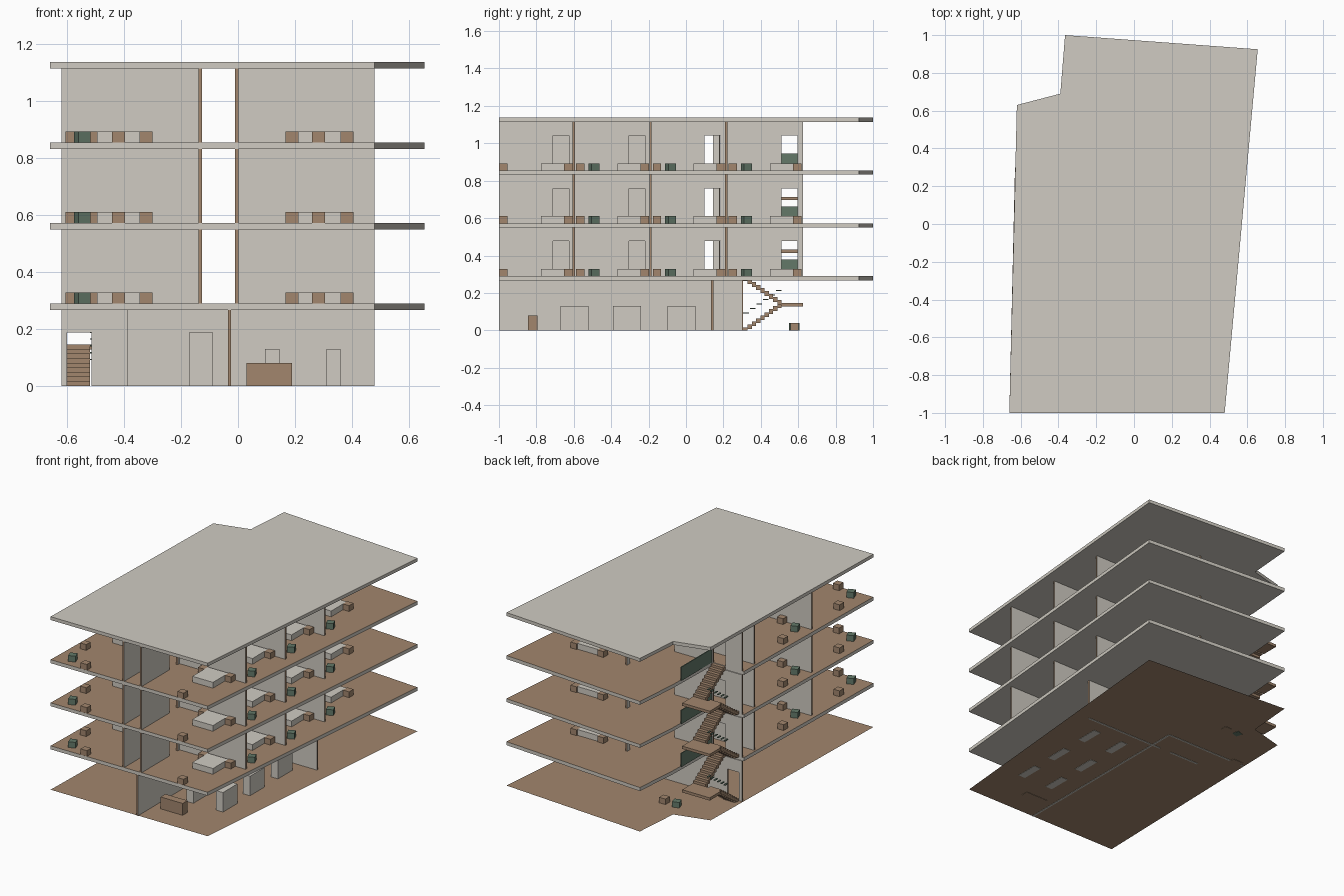
import bpy, bmesh
from mathutils import Matrix

cube = bpy.data.objects.get("Cube")
if cube:
    bpy.data.objects.remove(cube, do_unlink=True)


def material(name, rgb):
    m = bpy.data.materials.new(name)
    m.use_nodes = True
    m.diffuse_color = (*rgb, 1)
    m.node_tree.nodes["Principled BSDF"].inputs["Base Color"].default_value = (*rgb, 1)
    return m


PLASTER = material("pale plaster", (0.63, 0.60, 0.54))
WOOD = material("brown wood", (0.36, 0.24, 0.155))
GREEN = material("muted green", (0.125, 0.19, 0.14))


def finish(name, bm, *mats):
    bmesh.ops.recalc_face_normals(bm, faces=bm.faces)
    mesh = bpy.data.meshes.new(name)
    bm.to_mesh(mesh)
    bm.free()
    for m in mats:
        mesh.materials.append(m)
    ob = bpy.data.objects.new(name, mesh)
    bpy.context.collection.objects.link(ob)
    return ob


def add_box(bm, x, y, z, turn=0):
    """Box between the (low, high) pairs, turned about its own centre."""
    lo, hi = zip(x, y, z)
    mid = [(a + b) / 2 for a, b in zip(lo, hi)]
    size = [b - a for a, b in zip(lo, hi)]
    mat = Matrix.Translation(mid) @ Matrix.Rotation(turn, 4, 'Z') @ Matrix.Diagonal((*size, 1))
    return bmesh.ops.create_cube(bm, size=1, matrix=mat)["verts"]


def box(name, x, y, z, mat, turn=0):
    bm = bmesh.new()
    add_box(bm, x, y, z, turn)
    return finish(name, bm, mat)


def cube_seat(name, x, y, z, mat, turn=0, r=0.0225):
    box(name, (x - r, x + r), (y - r, y + r), (z, z + 0.038), mat, turn)


def slab(name, outline, low, high):
    """Plaster slab with a wooden floor on top."""
    bm = bmesh.new()
    base = bm.faces.new([bm.verts.new((x, y, low)) for x, y in outline])
    if high > low:
        new = bmesh.ops.extrude_face_region(bm, geom=[base])["geom"]
        bmesh.ops.translate(bm, verts=[v for v in new if isinstance(v, bmesh.types.BMVert)],
                            vec=(0, 0, high - low))
    ob = finish(name, bm, PLASTER, WOOD)
    for p in ob.data.polygons:
        p.material_index = int(high == low or p.normal.z > 0.5)
    return ob


T = 0.006   # half wall thickness
DOOR = 0.187


def wall(name, axis, at, start, end, low, high, doors=()):
    """Wall along an axis, with door gaps and wooden ends."""
    bm = bmesh.new()

    def piece(a, b, z0, z1):
        along, across = (a, b), (at - T, at + T)
        add_box(bm, *((along, across) if axis == 0 else (across, along)), (z0, z1))

    cursor = start
    for a, b in doors:
        piece(cursor, a, low, high)
        piece(a, b, low + DOOR, high)
        cursor = b
    piece(cursor, end, low, high)
    ob = finish(name, bm, PLASTER, WOOD)
    for p in ob.data.polygons:
        p.material_index = int(abs(p.normal[axis]) > 0.5)


def bed_set(name, x, y, z):
    """Bed with its head at y and a night stand on each side."""
    box(name + "_bed", (x - 0.075, x + 0.075), (y - 0.175, y - 0.015), (z, z + 0.038), PLASTER)
    for side, word in ((-1, "right"), (1, "left")):
        cube_seat(name + "_" + word + "_night_stand", x + side * 0.097, y - 0.03, z, WOOD)


# Slabs: the middle ones leave the stairwell open
outline = [(-0.66, -1), (0.48, -1), (0.655, 0.925), (-0.365, 1), (-0.39, 0.69), (-0.62, 0.63)]
open_outline = outline[:4] + [(-0.39, 0.69), (-0.40, 0.30), (-0.63, 0.30)]
FLOORS = [0.0, 0.29, 0.572, 0.855]
CEILINGS = [0.267, 0.55, 0.832, 1.115]
slab("ground_floor", outline, 0.002, 0.002)
for i in range(1, 4):
    slab(f"floor_slab_{i}", open_outline, CEILINGS[i - 1], FLOORS[i])
roof = slab("roof_slab", outline, CEILINGS[3], 1.137)
for p in roof.data.polygons:
    p.material_index = 0

# Ground floor walls and furniture
top = CEILINGS[0]
wall("ground_long_wall", 1, -0.03, -1, 0.30, 0, top)
wall("ground_cross_wall", 0, 0.14, -0.39, 0.48, 0, top, [(-0.17, -0.09)])
wall("ground_stair_wall", 0, 0.30, -0.62, -0.03, 0, top, [(-0.60, -0.515)])
box("front_desk", (0.03, 0.19), (-0.845, -0.795), (0, 0.08), WOOD)
for x in (0.12, 0.335):
    for y in (-0.595, -0.315, -0.025):
        box("ground_cabinet", (x - 0.025, x + 0.025), (y - 0.075, y + 0.075), (0, 0.13), PLASTER)
cube_seat("ground_stool", -0.25, 0.58, 0, WOOD)
cube_seat("ground_green_stool", -0.34, 0.58, 0, GREEN, 0.3)

# Upper floors
RIGHT_WALLS = [-0.6, -0.19, 0.215]
for i in range(1, 4):
    z, top = FLOORS[i], CEILINGS[i]
    tag = f"level_{i}_"
    doors = [(y, y + 0.085) for y in (-0.71, -0.305, 0.10, 0.51)]
    wall(tag + "east_corridor_wall", 1, -0.005, -1, 0.625, z, top, doors)
    wall(tag + "west_corridor_wall", 1, -0.132, -1, 0.18, z, top, [(-0.53, -0.445), (0.06, 0.145)])
    # East rooms
    for y in RIGHT_WALLS:
        wall(tag + "east_cross_wall", 0, y, 0.001, 0.48, z, top)
        cube_seat(tag + "east_green_stool", 0.445, y + 0.108, z, GREEN, 0.4)
        cube_seat(tag + "east_table", 0.283, y + 0.035, z, WOOD)
    cube_seat(tag + "east_front_table", 0.283, -0.977, z, WOOD)
    for y in RIGHT_WALLS + [0.625]:
        bed_set(tag + "east", 0.286, y, z)
    # West rooms
    for start, end in ((-1, -0.42), (-0.42, 0.175)):
        wall(tag + "west_cross_wall", 0, end, -0.62, -0.138, z, top)
        cube_seat(tag + "west_table", -0.42, start + 0.023, z, WOOD)
        cube_seat(tag + "west_green_stool", -0.547, start + 0.07, z, GREEN, 0.35)
        cube_seat(tag + "west_stool", -0.583, start + 0.25, z, WOOD)
        bed_set(tag + "west", -0.42, end, z)
    # Stairwell wall and railing panel
    wall(tag + "stair_wall", 0, 0.30, -0.62, -0.13, z, top, [(-0.50, -0.41)])
    box(tag + "railing_panel", (-0.402, -0.396), (0.306, 0.62), (z, z + 0.09), GREEN)

# Stairs: two flights and a landing per storey
STEPS = 9
for i in range(3):
    low, high = FLOORS[i], FLOORS[i + 1]
    half = (high - low) / 2
    rise, run = half / STEPS, 0.205 / STEPS
    bm = bmesh.new()
    for s in range(STEPS):
        y = 0.306 + s * run
        z = low + (s + 1) * rise
        add_box(bm, (-0.60, -0.52), (y, y + run), (max(z - 0.026, low), z))
        z = high - s * rise
        add_box(bm, (-0.50, -0.41), (y, y + run), (z - 0.026, z))
    add_box(bm, (-0.61, -0.41), (0.51, 0.625), (low + half - 0.018, low + half))
    finish(f"staircase_{i + 1}", bm, WOOD)
    # Small rail plates beside the lower flight
    bm = bmesh.new()
    for s in range(6):
        y = 0.306 + 0.035 * s
        z = low + 0.09 + 0.024 * s
        add_box(bm, (-0.519, -0.509), (y, y + 0.03), (z, z + 0.005))
    finish(f"stair_rail_{i + 1}", bm, GREEN)
